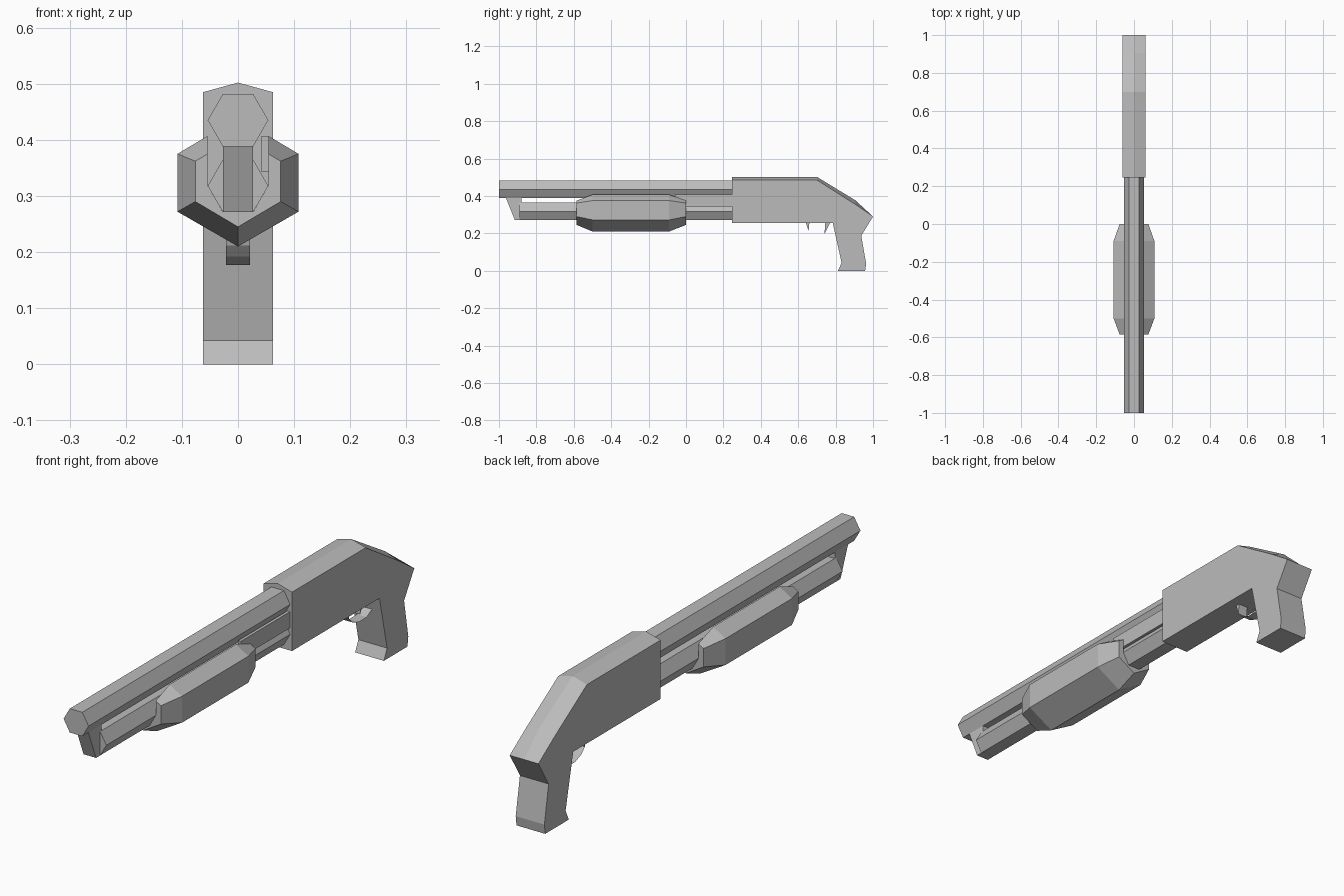
import bpy, bmesh, math

if "Cube" in bpy.data.objects:
    bpy.data.objects.remove(bpy.data.objects["Cube"])

grey = bpy.data.materials.new("grey")
grey.diffuse_color = (0.5, 0.5, 0.5, 1)
grey.use_nodes = True
grey.node_tree.nodes["Principled BSDF"].inputs["Base Color"].default_value = grey.diffuse_color


def loft(name, rings, closed=True, caps=True):
    """Skin a list of matching rings of points."""
    bm = bmesh.new()
    rows = [[bm.verts.new(p) for p in ring] for ring in rings]
    n = len(rows[0])
    for a, b in zip(rows, rows[1:]):
        for i in range(n if closed else n - 1):
            j = (i + 1) % n
            bm.faces.new((a[i], a[j], b[j], b[i]))
    if caps:
        bm.faces.new(rows[0][::-1])
        bm.faces.new(rows[-1])
        bmesh.ops.recalc_face_normals(bm, faces=bm.faces)
    mesh = bpy.data.meshes.new(name)
    bm.to_mesh(mesh)
    bm.free()
    mesh.materials.append(grey)
    obj = bpy.data.objects.new(name, mesh)
    bpy.context.collection.objects.link(obj)
    return obj


def plate(name, profile, x0, x1):
    """Extrude a (y, z) side profile across x."""
    return loft(name, [[(x, y, z) for y, z in profile] for x in (x0, x1)])


def hex_tube(name, z, y0, y1, r=0.054):
    ring = [(r * math.cos(i * math.pi / 3), z + r * math.sin(i * math.pi / 3)) for i in range(6)]
    return loft(name, [[(x, y, h) for x, h in ring] for y in (y0, y1)])


# Receiver and grip, with a shallow ridge along the top: (y, z, ridge rise)
body = [(0.245, 0.255, 0), (0.245, 0.485, 0.017), (0.70, 0.485, 0.017),
        (0.905, 0.355, 0.022), (1.0, 0.29, 0), (0.937, 0.187, 0),
        (0.963, 0.038, 0), (0.958, 0, 0), (0.812, 0, 0),
        (0.832, 0.042, 0), (0.785, 0.255, 0)]
loft("receiver_and_grip", [[(x, y, z + (rise if x == 0 else 0)) for y, z, rise in body]
                           for x in (-0.062, 0, 0.062)])

# Barrel above, tube below
hex_tube("barrel", 0.435, -1.0, 0.25)
hex_tube("lower_tube", 0.318, -0.89, 0.25)

# Lug joining the barrel and the tube at the front
plate("front_lug", [(-0.965, 0.395), (-0.915, 0.271), (-0.88, 0.271), (-0.88, 0.395)], -0.027, 0.027)

# Slide bar on the right side only
plate("slide_bar", [(-0.06, 0.343), (0.25, 0.343), (0.25, 0.407), (-0.06, 0.407)], 0.042, 0.054)


# Sliding handle: an open channel around the tube with tapered ends
def handle_ring(y, w, top, high, low, bottom):
    half = [(0.054, top), (w, high), (w, low)]
    inner = [(-0.054, 0.318), (-0.027, 0.271), (0.027, 0.271), (0.054, 0.318)]
    outer = half + [(0, bottom)] + [(-x, z) for x, z in reversed(half)]
    return [(x, y, z) for x, z in outer + inner]


end = (0.076, 0.375, 0.362, 0.290, 0.245)
middle = (0.108, 0.407, 0.375, 0.272, 0.210)
loft("sliding_handle", [handle_ring(y, *s) for y, s in
                        ((-0.585, end), (-0.5, middle), (-0.09, middle), (0, end))])

# Trigger, guard stub and the thin guard strip
plate("trigger", [(0.745, 0.26), (0.74, 0.195), (0.772, 0.26)], -0.01, 0.01)
plate("guard_stub", [(0.64, 0.26), (0.655, 0.212), (0.66, 0.26)], -0.021, 0.021)
guard = [(0.655, 0.214), (0.675, 0.192), (0.715, 0.177), (0.765, 0.178), (0.815, 0.205)]
loft("trigger_guard", [[(x, y, z) for y, z in guard] for x in (0.021, -0.021)], False, False)
for poly in bpy.data.objects["trigger_guard"].data.polygons:
    if poly.normal.z > 0:
        poly.flip()
